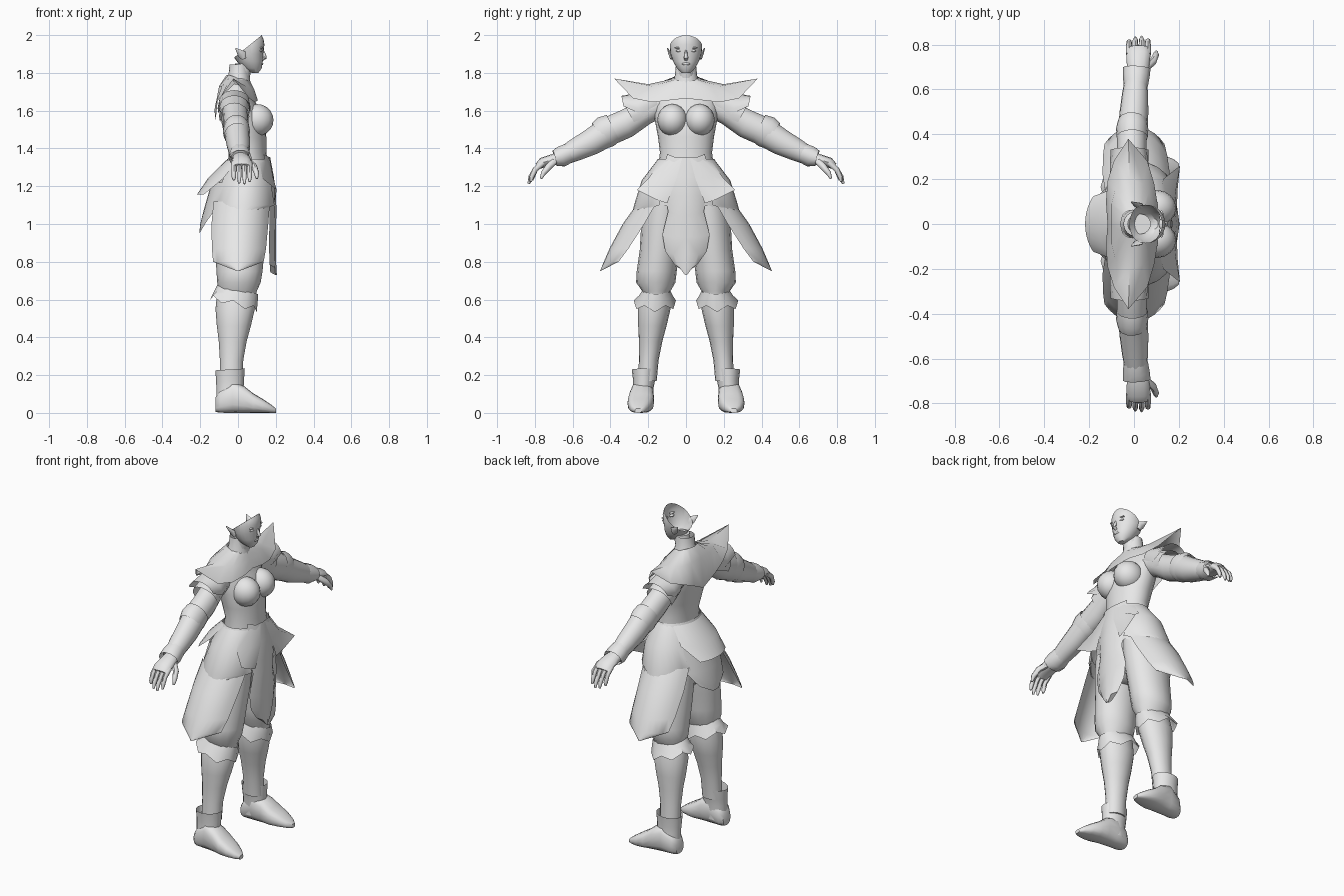
import bpy, bmesh, math
from mathutils import Vector

grey = bpy.data.materials.new("plain_grey")
grey.diffuse_color = (0.8, 0.8, 0.8, 1)
DOWN = (0, 0, -1)


def finish(name, bm, mirror):
    bmesh.ops.recalc_face_normals(bm, faces=bm.faces)
    me = bpy.data.meshes.new(name)
    bm.to_mesh(me)
    bm.free()
    me.materials.append(grey)
    ob = bpy.data.objects.new(name, me)
    bpy.context.collection.objects.link(ob)
    if mirror:
        m = ob.modifiers.new("mirror", 'MIRROR')
        m.use_axis = (False, True, False)
        m.use_clip = True
    return ob


def grid(bm, rows, closed=False):
    vs = [[bm.verts.new(p) for p in r] for r in rows]
    n = len(rows[0])
    for a, b in zip(vs, vs[1:]):
        for i in range(n if closed else n - 1):
            j = (i + 1) % n
            bm.faces.new((a[i], a[j], b[j], b[i]))
    return vs


def sheet(name, rows, mirror=True):
    bm = bmesh.new()
    grid(bm, rows)
    bmesh.ops.remove_doubles(bm, verts=bm.verts, dist=0.0005)
    return finish(name, bm, mirror)


def tube(name, rings, n=16, axis=None, ref=(1, 0, 0), mirror=True, cap=True,
         sq=1.0, jag=0.0, cut=None):
    """Loft rings (x, y, z, half along ref, other half[, start deg, end deg])."""
    bm = bmesh.new()
    ctr = [Vector(r[:3]) for r in rings]
    arc = len(rings[0]) > 5
    rows = []
    for k, r in enumerate(rings):
        t = Vector(axis) if axis else ctr[min(k + 1, len(ctr) - 1)] - ctr[max(k - 1, 0)]
        t.normalize()
        u = Vector(ref)
        u = (u - t * u.dot(t)).normalized()
        v = u.cross(t)
        a0, a1 = r[5:7] if arc else (0, 360)
        row = []
        for i in range(n):
            a = math.radians(a0 + (a1 - a0) * i / ((n - 1) if arc else n))
            c, s = math.cos(a), math.sin(a)
            p = ctr[k] + u * r[3] * math.copysign(abs(c) ** sq, c) \
                + v * r[4] * math.copysign(abs(s) ** sq, s)
            if jag and k == len(rings) - 1 and i % 2:
                p.z += jag
            row.append(p)
        rows.append(row)
    vs = grid(bm, rows, not arc)
    if cap and not arc:
        bm.faces.new(vs[0])
        bm.faces.new(vs[-1])
    if cut:
        geo = bm.verts[:] + bm.edges[:] + bm.faces[:]
        bmesh.ops.bisect_plane(bm, geom=geo, plane_co=cut[0], plane_no=cut[1], clear_outer=True)
    return finish(name, bm, mirror)


def ball(name, loc, size, mirror=True):
    bm = bmesh.new()
    bmesh.ops.create_uvsphere(bm, u_segments=16, v_segments=10, radius=1)
    for v in bm.verts:
        v.co = Vector(loc) + Vector(a * b for a, b in zip(v.co, size))
    return finish(name, bm, mirror)


# Head: face shell, open behind along a slanted hairline
tube("head", [(.09, 0, 1.80, .018, .022), (.073, 0, 1.825, .053, .048), (.063, 0, 1.86, .068, .068),
              (.05, 0, 1.9, .084, .082), (.05, 0, 1.95, .09, .087), (.052, 0, 1.98, .083, .078),
              (.055, 0, 2.005, .068, .06), (.055, 0, 2.03, .03, .03)],
     n=24, axis=DOWN, mirror=False, cut=((.12, 0, 1.995), (-.105, 0, .13)))
tube("nose", [(.13, 0, 1.92, .006, .006), (.139, 0, 1.895, .008, .01), (.144, 0, 1.88, .012, .009),
              (.13, 0, 1.868, .008, .005)], n=8, ref=(0, 1, 0), mirror=False)
ball("lips", (.122, 0, 1.848), (.012, .022, .008), False)
ball("eye", (.121, .036, 1.917), (.01, .018, .007))
ball("brow", (.122, .038, 1.933), (.01, .022, .004))
tube("ear", [(.03, .076, 1.875, .012, .008), (.02, .084, 1.9, .024, .009),
             (-.012, .098, 1.93, .003, .003)], n=8)
tube("neck", [(-.002, 0, 1.74, .07, .075), (.005, 0, 1.78, .056, .06), (.005, 0, 1.845, .05, .053)],
     axis=DOWN, mirror=False, cap=False)
tube("throat", [(.015, 0, 1.76, .045, .045), (.03, 0, 1.85, .045, .045)], axis=DOWN, mirror=False)

# Torso
tube("torso", [(.055, 0, 1.28, .11, .15), (.05, 0, 1.38, .1, .138), (.04, 0, 1.46, .11, .148),
               (.025, 0, 1.55, .115, .165), (0, 0, 1.63, .1, .175), (-.01, 0, 1.69, .08, .17),
               (-.005, 0, 1.74, .065, .11), (0, 0, 1.77, .055, .065)], n=24, axis=DOWN, mirror=False)
ball("chest", (.1, .072, 1.55), (.088, .08, .085))

# Shoulder mantle with pointed tips
sheet("mantle", [
    [(.062, 0, 1.76), (.05, .045, 1.76), (.035, .055, 1.765), (.02, .06, 1.765), (0, .065, 1.77),
     (-.02, .06, 1.78), (-.035, .055, 1.785), (-.05, .04, 1.79), (-.06, 0, 1.79)],
    [(.078, 0, 1.71), (.085, .09, 1.715), (.065, .14, 1.72), (.04, .18, 1.73), (-.02, .2, 1.74),
     (-.06, .18, 1.735), (-.085, .15, 1.73), (-.1, .09, 1.73), (-.1, 0, 1.73)],
    [(.1, 0, 1.665), (.105, .09, 1.655), (.09, .18, 1.645), (.06, .28, 1.665), (-.025, .38, 1.77),
     (-.09, .28, 1.675), (-.118, .19, 1.64), (-.125, .1, 1.6), (-.118, 0, 1.55)]])

# Arms: layered shoulder flaps, sleeve, elbow guard, bracer
tube("upper_arm", [(-.015, .13, 1.64, .07, .07), (-.015, .22, 1.59, .066, .066),
                   (-.01, .32, 1.53, .066, .076), (-.01, .4, 1.495, .066, .076),
                   (-.005, .45, 1.47, .062, .066)])
tube("shoulder_flap", [(-.02, .16, 1.655, .08, .06, -25, 205), (-.02, .25, 1.61, .088, .085, -20, 200),
                       (-.02, .325, 1.595, .09, .085, 20, 160)], n=11)
tube("lower_shoulder_flap", [(-.02, .19, 1.62, .078, .072, -40, 220),
                             (-.02, .29, 1.565, .08, .085, -20, 200)], n=11)
tube("elbow_guard", [(-.008, .385, 1.508, .069, .078), (-.008, .425, 1.488, .072, .086),
                     (-.006, .455, 1.468, .066, .078)], cap=False)
tube("forearm", [(-.005, .42, 1.485, .066, .076), (0, .5, 1.435, .064, .07),
                 (.005, .58, 1.395, .058, .06), (.01, .67, 1.35, .046, .046)])
tube("bracer_cuff", [(.008, .615, 1.378, .054, .054), (.01, .66, 1.357, .06, .058),
                     (.012, .695, 1.348, .062, .044)], n=10, cap=False)

# Hands
tube("palm", [(.012, .65, 1.355, .04, .035), (.018, .7, 1.342, .05, .03),
              (.02, .76, 1.325, .054, .027), (.02, .785, 1.305, .048, .018)], n=12)
for i in range(4):
    x, d = -.022 + i * .028, (.02, .004, 0, .012)[i]
    tube(f"finger_{i + 1}", [(x, .755, 1.325, .014, .016), (x, .797, 1.29, .013, .014),
                             (x, .822 - d / 2, 1.25, .012, .012), (x, .834 - d, 1.212 + d, .006, .006)], n=8)
tube("thumb", [(.045, .69, 1.34, .018, .018), (.085, .725, 1.305, .017, .018),
               (.098, .755, 1.27, .014, .014), (.1, .768, 1.24, .006, .006)], n=8)

# Skirt: hip wrap, back flare and tail, side and front panels
tube("hip_wrap", [(.055, 0, 1.345, .112, .15), (.045, 0, 1.27, .13, .19), (.035, 0, 1.18, .15, .22),
                  (.03, 0, 1.1, .155, .235)], n=24, axis=DOWN, mirror=False, cap=False, jag=-.02)
tube("hip_plate", [(.055, 0, 1.335, .114, .155, 35, 145), (.045, .02, 1.23, .155, .215, 35, 145),
                   (.03, .04, 1.1, .18, .235, 25, 155), (.025, .05, 1.06, .18, .235, 70, 110)],
     n=11, axis=DOWN)
tube("side_panel", [(.02, .08, 1.12, .165, .17, 25, 155), (.01, .12, 1.0, .17, .215, 28, 152),
                    (.005, .17, .87, .175, .235, 35, 145), (.002, .2, .80, .18, .235, 42, 138),
                    (0, .22, .75, .1, .235, 88, 92)], n=11, axis=DOWN)
sheet("front_corner_flap", [[(.168, .02, 1.352), (.15, .09, 1.34), (.115, .14, 1.325)],
                            [(.19, .05, 1.24), (.185, .14, 1.25), (.13, .2, 1.24)],
                            [(.19, .1, 1.11), (.195, .16, 1.13), (.205, .26, 1.18)]])
tube("back_flare", [(.05, 0, 1.335, .115, .15, 118, 242), (-.02, 0, 1.24, .14, .18, 115, 245),
                    (-.05, 0, 1.155, .168, .2, 142, 218)], n=11, axis=DOWN, mirror=False)
tube("back_tail", [(-.01, 0, 1.22, .13, .18, 125, 235), (-.04, 0, 1.08, .14, .2, 125, 235),
                   (-.06, 0, 1.0, .14, .2, 145, 215), (-.07, 0, .95, .135, .2, 172, 188)],
     n=9, axis=DOWN, mirror=False)
sheet("front_panel", [[(x, 0, z), (x - .008, w * .6, z), (x - .035, w, z + .015)] for x, z, w in
                      [(.17, 1.355, .1), (.19, 1.25, .12), (.202, 1.15, .11), (.203, 1.05, .095),
                       (.2, .93, .125), (.2, .84, .11), (.203, .77, .06), (.206, .73, .008)]])

# Legs: baggy trousers, knee cuff, shin
tube("pelvis", [(.04, 0, 1.28, .11, .16), (.03, 0, 1.12, .14, .2), (.02, 0, .97, .12, .16),
                (.02, 0, .92, .06, .06)], axis=DOWN, mirror=False)
tube("trouser_leg", [(.02, .11, 1.15, .14, .1), (.015, .125, 1.0, .14, .112), (.01, .14, .86, .13, .105),
                     (.008, .155, .75, .122, .106), (.005, .16, .69, .115, .104), (0, .157, .645, .1, .075),
                     (0, .157, .6, .09, .065)], axis=DOWN)
tube("knee_cuff", [(0, .157, .655, .11, .07), (-.01, .16, .62, .118, .09), (-.025, .165, .565, .128, .112)],
     n=12, axis=(-.25, 0, -1), cap=False, jag=.03)
tube("shin", [(-.01, .16, .64, .1, .07), (-.015, .168, .55, .104, .086), (-.022, .178, .46, .09, .075),
              (-.028, .187, .38, .074, .062), (-.034, .197, .28, .062, .052), (-.036, .205, .17, .06, .05)],
     axis=DOWN)

# Boots
tube("boot_shaft", [(-.045, .228, .04, .07, .056), (-.042, .226, .13, .072, .054),
                    (-.042, .222, .17, .074, .058), (-.042, .221, .23, .078, .066)],
     axis=(.06, 0, -1), cap=False)
tube("boot_foot", [(-.118, .228, .045, .035, .04), (-.095, .23, .06, .055, .059), (-.03, .232, .085, .062, .085),
                   (.03, .236, .072, .066, .072), (.08, .24, .052, .07, .052), (.13, .246, .037, .06, .037),
                   (.175, .25, .022, .04, .022), (.2, .252, .012, .018, .012)],
     axis=(1, 0, 0), ref=(0, 1, 0), sq=.75)

# Smooth shading with crisp folds
bpy.ops.object.select_all(action='SELECT')
bpy.context.view_layer.objects.active = bpy.context.selected_objects[0]
bpy.ops.object.shade_smooth_by_angle(angle=math.radians(45))
